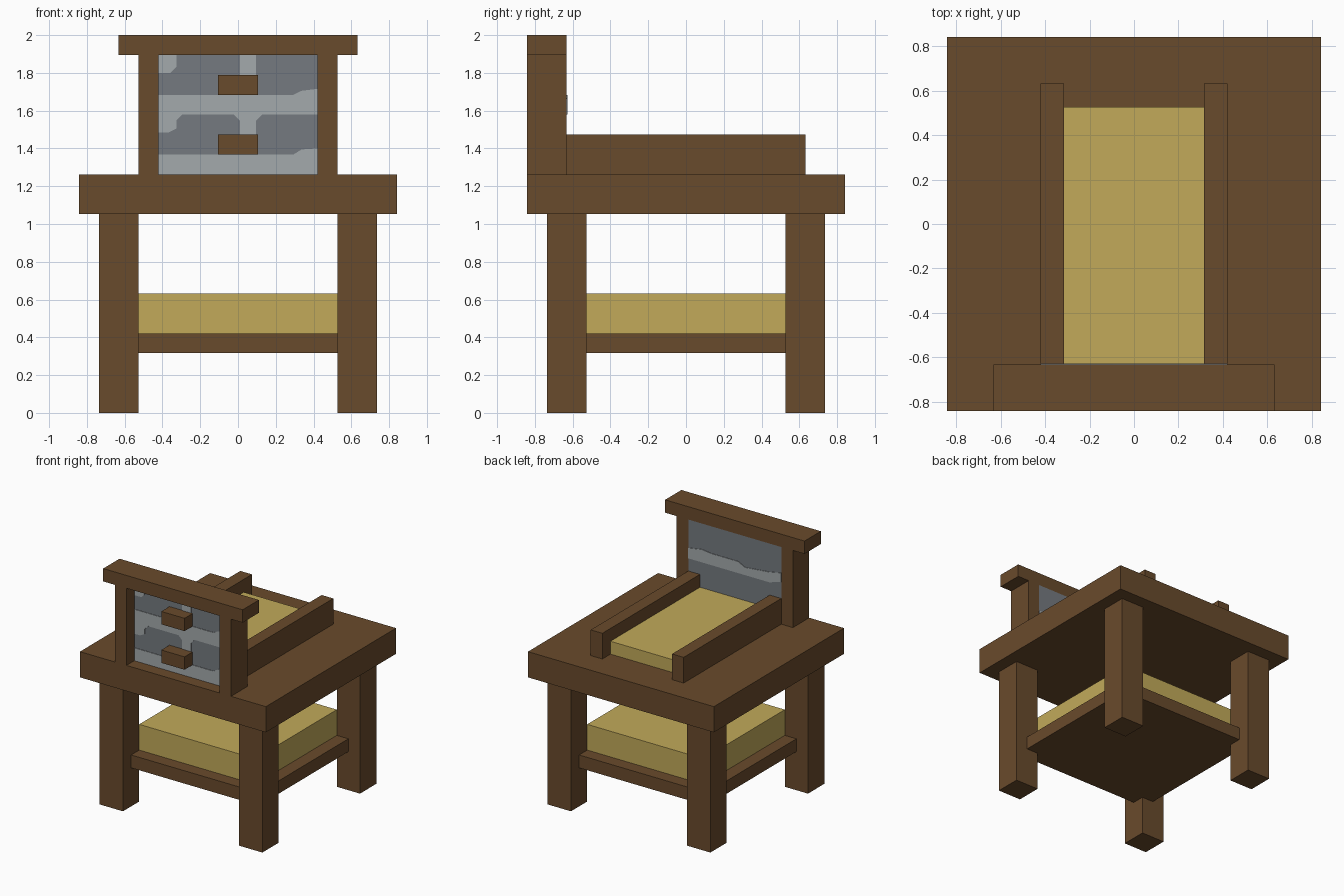
import bpy
import bmesh

cube = bpy.data.objects.get("Cube")
if cube:
    bpy.data.objects.remove(cube, do_unlink=True)

U = 2 / 19  # one block unit; the whole model is 19 units tall


def material(name, rgb):
    mat = bpy.data.materials.new(name)
    mat.use_nodes = True
    mat.diffuse_color = (*rgb, 1)
    mat.node_tree.nodes["Principled BSDF"].inputs["Base Color"].default_value = (*rgb, 1)
    return mat


wood = material("brown wood", (0.141, 0.069, 0.025))
straw = material("yellow straw", (0.539, 0.402, 0.102))
stone = material("grey stone", (0.178, 0.195, 0.216))
mortar = material("pale mortar", (0.371, 0.402, 0.413))


def add_object(name, bm, mat):
    bmesh.ops.recalc_face_normals(bm, faces=bm.faces)
    mesh = bpy.data.meshes.new(name)
    bm.to_mesh(mesh)
    bm.free()
    mesh.materials.append(mat)
    obj = bpy.data.objects.new(name, mesh)
    bpy.context.collection.objects.link(obj)
    return obj


def box(name, x, y, z, mat):
    """Box from (low, high) pairs in block units."""
    bm = bmesh.new()
    bmesh.ops.create_cube(bm, size=1)
    for v in bm.verts:
        v.co = [U * (lo + (c + 0.5) * (hi - lo)) for c, (lo, hi) in zip(v.co, (x, y, z))]
    return add_object(name, bm, mat)


def plate(name, outline, y, thickness, mat):
    """Thin upright plate from an (x, z) outline in block units."""
    bm = bmesh.new()
    face = bm.faces.new([bm.verts.new((px * U, y * U, pz * U)) for px, pz in outline])
    made = bmesh.ops.extrude_face_region(bm, geom=[face])["geom"]
    for v in made:
        if isinstance(v, bmesh.types.BMVert):
            v.co.y += thickness
    return add_object(name, bm, mat)


# Table: legs, top and lower shelf with a straw bale
for side, x in (("right", (-7, -5)), ("left", (5, 7))):
    for end, y in (("front", (-7, -5)), ("back", (5, 7))):
        box(f"{end}_{side}_leg", x, y, (0, 10), wood)
box("table_top", (-8, 8), (-8, 8), (10, 12), wood)
box("lower_shelf", (-6, 6), (-6, 6), (3, 4), wood)
box("shelf_straw", (-5, 5), (-5, 5), (4, 6), straw)

# Straw bed between two rails on the table top
box("bed_straw", (-3, 3), (-6, 5), (12, 13), straw)
for side, s in (("right", -1), ("left", 1)):
    box(f"{side}_rail", sorted((3 * s, 4 * s)), (-6, 6), (12, 14), wood)
    box(f"{side}_post", sorted((4 * s, 5 * s)), (-8, -6), (12, 18), wood)

# Upright board: cap, stone panel and two pegs
box("post_cap", (-6, 6), (-8, -6), (18, 19), wood)
box("stone_panel", (-4, 4), (-7, -6), (12, 18), stone)
for name, z in (("lower_peg", 13), ("upper_peg", 16)):
    box(name, (-1, 1), (-8, -7), (z, z + 1), wood)

# Mortar seams on the front of the panel
front_seams = {
    "bottom_seam": [(-4, 12), (4, 12), (4, 13.3), (3.2, 13.25), (2.8, 13), (-4, 13)],
    "middle_seam": [(-4, 16), (2.8, 16), (3.2, 16.2), (4, 16.3), (4, 15), (1.2, 15),
                    (0.9, 14.7), (0.9, 14), (0.1, 14), (0.1, 14.7), (-0.2, 15),
                    (-2.8, 15), (-3.1, 14.7), (-3.1, 14.3), (-3.5, 14.1), (-4, 14.1)],
    "top_seam": [(0.1, 17), (0.9, 17), (0.9, 18), (0.1, 18)],
    "corner_seam": [(-4, 17.1), (-3.4, 17.1), (-3.1, 17.4), (-3.1, 18), (-4, 18)],
}
for name, outline in front_seams.items():
    plate(name, outline, -7, -0.004, mortar)

# Single wavy seam on the back of the panel
plate("back_seam", [(4, 15), (4, 15.8), (2.8, 16), (2, 15.9), (-0.3, 15.9), (-0.9, 15.6),
                    (-3, 15.8), (-4, 16), (-4, 15.3), (-3, 15), (1.5, 15)],
      -6, 0.004, mortar)
